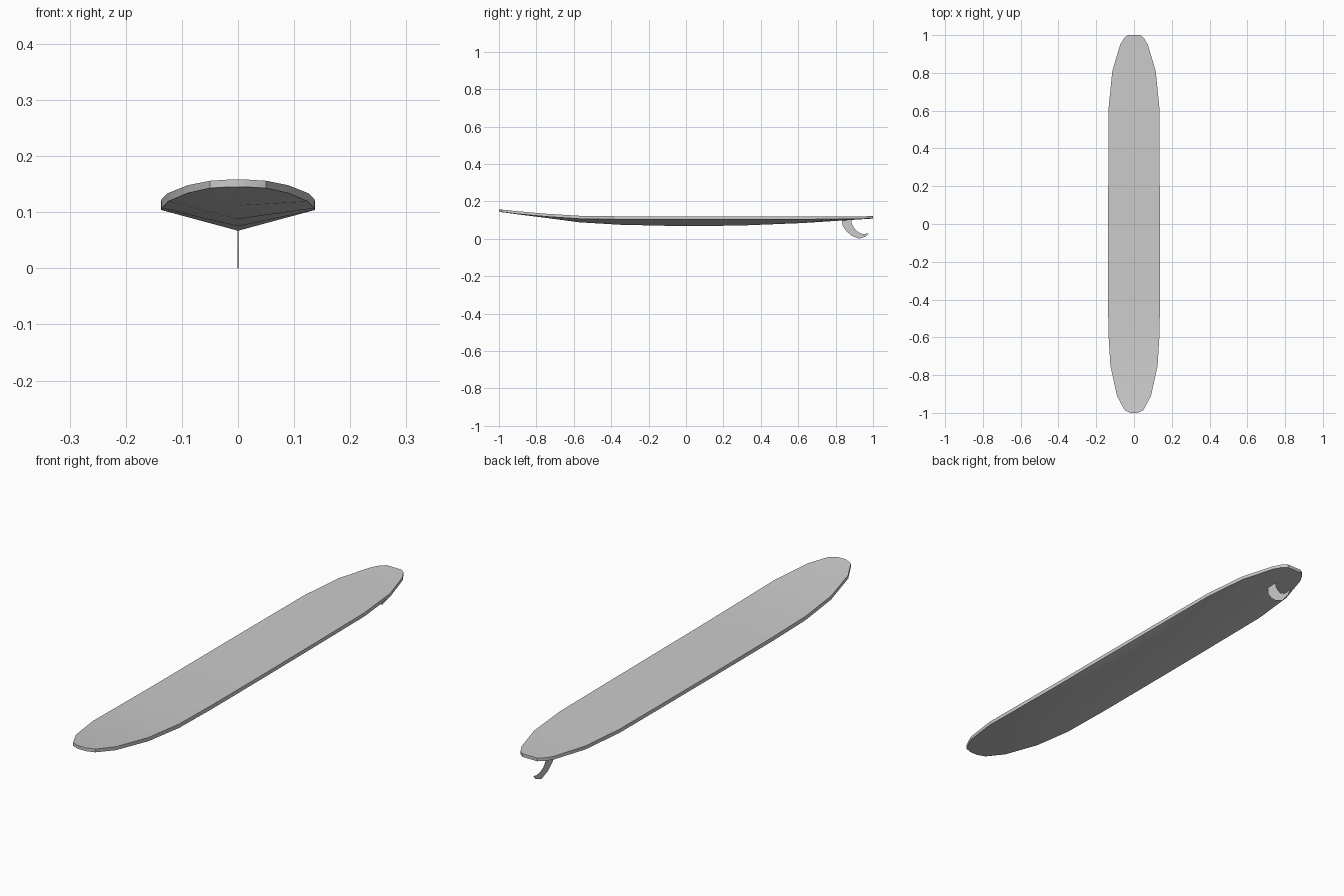
import bpy
import bmesh
import math

cube = bpy.data.objects.get("Cube")
if cube:
    bpy.data.objects.remove(cube, do_unlink=True)

grey = bpy.data.materials.new("board grey")
grey.use_nodes = True
grey.diffuse_color = (0.6, 0.6, 0.6, 1)
grey.node_tree.nodes["Principled BSDF"].inputs["Base Color"].default_value = (0.6, 0.6, 0.6, 1)


def finish(name, bm):
    mesh = bpy.data.meshes.new(name)
    bm.to_mesh(mesh)
    bm.free()
    mesh.materials.append(grey)
    obj = bpy.data.objects.new(name, mesh)
    bpy.context.collection.objects.link(obj)
    bpy.ops.object.select_all(action="DESELECT")
    obj.select_set(True)
    bpy.context.view_layer.objects.active = obj
    bpy.ops.object.shade_smooth_by_angle(angle=math.radians(30))
    return obj


# Board stations from nose to tail: y, half width, deck z, rail bottom z, keel z
STATIONS = [
    (-1.0, .018, .158, .145, .145), (-.985, .05, .156, .143, .142),
    (-.91, .09, .148, .134, .132), (-.75, .125, .134, .119, .112),
    (-.57, .136, .123, .107, .088), (-.35, .137, .12, .104, .075),
    (0, .137, .119, .104, .067), (.3, .136, .119, .104, .071),
    (.62, .134, .119, .104, .084), (.81, .115, .119, .105, .096),
    (.95, .073, .12, .107, .105), (.985, .052, .121, .108, .107),
    (1.0, .033, .121, .108, .108),
]

# Lofted hull with a flat deck, thin rails and a shallow V bottom
bm = bmesh.new()
rings = []
for y, w, deck, rail, keel in STATIONS:
    section = [(-w, deck), (-w, rail), (0, keel), (w, rail), (w, deck)]
    rings.append([bm.verts.new((x, y, z)) for x, z in section])
for a, b in zip(rings, rings[1:]):
    for i in range(5):
        j = (i + 1) % 5
        bm.faces.new((a[i], a[j], b[j], b[i]))
bm.faces.new(rings[0])
bm.faces.new(rings[-1])
bmesh.ops.recalc_face_normals(bm, faces=bm.faces)
finish("board", bm)

# Thin swept fin: leading and trailing edges joined by quads
LEADING = [(.834, .1), (.837, .07), (.855, .043), (.885, .017), (.925, .0), (.962, .012), (.976, .03)]
TRAILING = [(.883, .104), (.885, .085), (.895, .064), (.912, .041), (.938, .027), (.958, .026), (.976, .03)]
bm = bmesh.new()
HALF = .001
sides = []
for x in (-HALF, HALF):
    lead = [bm.verts.new((x, y, z)) for y, z in LEADING]
    trail = [bm.verts.new((x, y, z)) for y, z in TRAILING[:-1]] + [lead[-1]]
    for i in range(len(lead) - 1):
        quad = [lead[i], lead[i + 1], trail[i + 1], trail[i]]
        bm.faces.new(list(dict.fromkeys(quad)))
    sides.append(lead + trail[-2::-1])
for i in range(len(sides[0]) - 1):
    bm.faces.new((sides[0][i], sides[0][i + 1], sides[1][i + 1], sides[1][i]))
bmesh.ops.recalc_face_normals(bm, faces=bm.faces)
finish("fin", bm)
